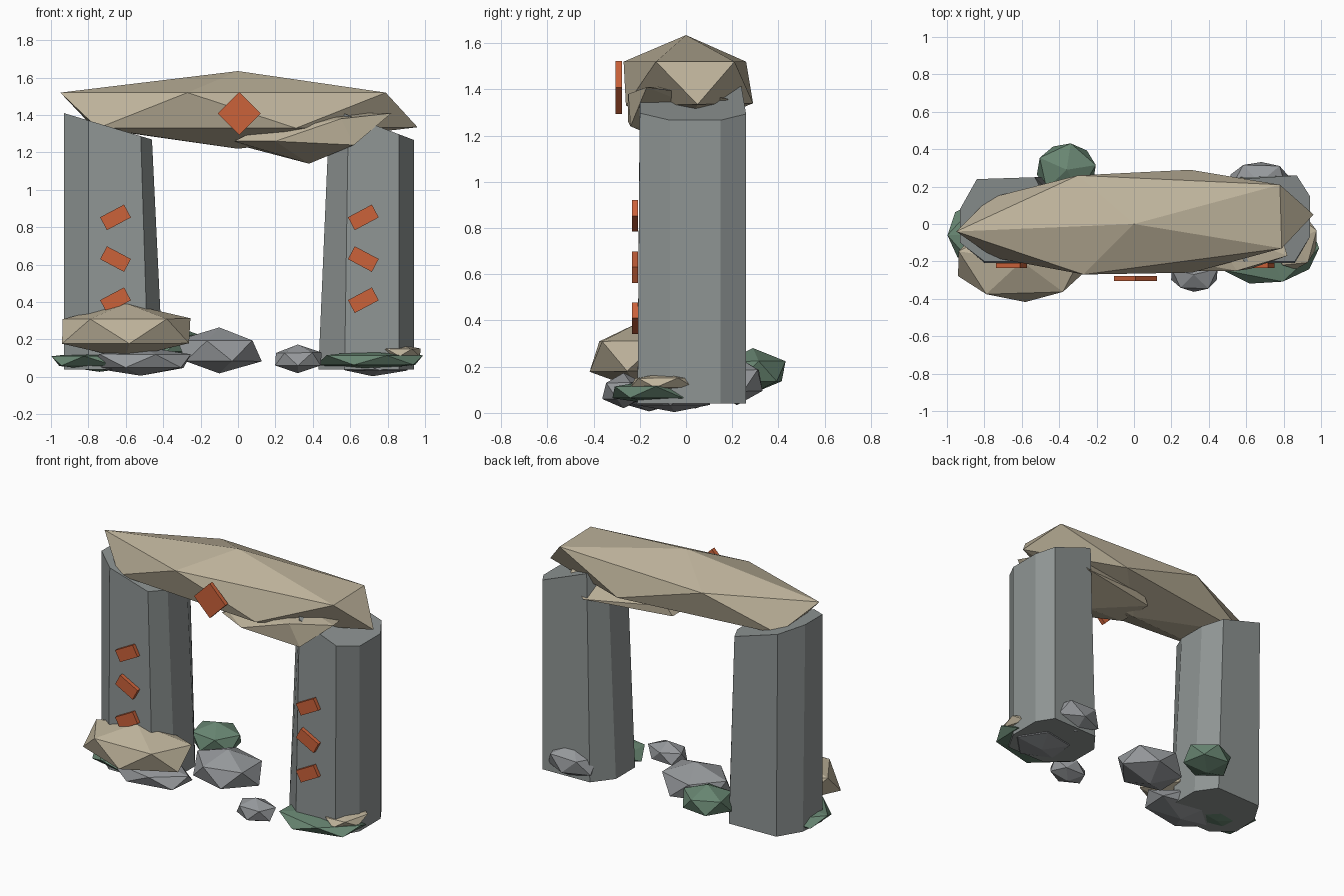
import bpy, bmesh, math, random
from mathutils import Matrix, Vector

random.seed(7)

cube = bpy.data.objects.get("Cube")
if cube:
    bpy.data.objects.remove(cube, do_unlink=True)


def material(name, rgb):
    """Flat material from an sRGB colour in 0-255."""
    lin = [((c / 255 + 0.055) / 1.055) ** 2.4 for c in rgb] + [1]
    m = bpy.data.materials.new(name)
    m.use_nodes = True
    m.diffuse_color = lin
    bsdf = m.node_tree.nodes["Principled BSDF"]
    bsdf.inputs["Base Color"].default_value = lin
    bsdf.inputs["Roughness"].default_value = 0.9
    return m


pillar_grey = material("pillar_grey", (143, 149, 148))
rock_grey = material("rock_grey", (150, 153, 156))
sandstone = material("sandstone", (190, 179, 155))
moss = material("moss_green", (104, 134, 114))
orange = material("rune_orange", (203, 98, 58))


def finish(bm, name, mat):
    bmesh.ops.recalc_face_normals(bm, faces=bm.faces)
    mesh = bpy.data.meshes.new(name)
    bm.to_mesh(mesh)
    bm.free()
    mesh.materials.append(mat)
    ob = bpy.data.objects.new(name, mesh)
    bpy.context.collection.objects.link(ob)


def hull(name, points, mat):
    bm = bmesh.new()
    for p in points:
        bm.verts.new(p)
    bmesh.ops.convex_hull(bm, input=bm.verts)
    finish(bm, name, mat)


def rock(name, centre, radii, turn, mat):
    """Irregular twenty-sided boulder."""
    dirs = [Vector((0, 0, 1)), Vector((0, 0, -1))]
    for i in range(5):
        for z, shift in ((0.447, 0), (-0.447, 36)):
            a = math.radians(turn + shift + 72 * i)
            dirs.append(Vector((0.894 * math.cos(a), 0.894 * math.sin(a), z)))
    pts = []
    for d in dirs:
        d = d * random.uniform(0.97, 1.07)
        pts.append([c + r * k for c, r, k in zip(centre, radii, d)])
    hull(name, pts, mat)


def pillar(name, bottom, top, top_z, slope):
    """Eight-sided tapered pillar with a slanted top."""
    bm = bmesh.new()
    low = [bm.verts.new((x, y, 0.04)) for x, y in bottom]
    high = [bm.verts.new((x, y, top_z - slope * (x - top[0][0]))) for x, y in top]
    bm.faces.new(low[::-1])
    bm.faces.new(high)
    for i in range(8):
        j = (i + 1) % 8
        bm.faces.new((low[i], low[j], high[j], high[i]))
    finish(bm, name, pillar_grey)


def plate(name, centre, size, degrees):
    bm = bmesh.new()
    bmesh.ops.create_cube(bm, size=1)
    turn = Matrix.Rotation(math.radians(-degrees), 4, "Y")
    place = Matrix.Translation(centre) @ turn @ Matrix.Diagonal((*size, 1))
    bmesh.ops.transform(bm, matrix=place, verts=bm.verts)
    finish(bm, name, orange)


# Pillars
pillar("right_pillar",
       [(-.93, -.10), (-.80, -.21), (-.48, -.21), (-.40, -.09),
        (-.40, .12), (-.49, .25), (-.83, .24), (-.92, .09)],
       [(-.93, -.10), (-.80, -.20), (-.52, -.20), (-.46, -.08),
        (-.46, .12), (-.53, .25), (-.84, .24), (-.93, .08)], 1.41, .3)
pillar("left_pillar",
       [(.57, -.21), (.86, -.21), (.94, -.07), (.94, .15),
        (.87, .26), (.53, .25), (.43, .12), (.43, -.08)],
       [(.59, -.20), (.86, -.20), (.94, -.07), (.94, .15),
        (.87, .26), (.56, .24), (.49, .12), (.49, -.08)], 1.40, .38)

# Lintel and the stone beneath it
hull("lintel", [
    (0, 0, 1.635), (-.95, -.04, 1.52), (-.27, -.27, 1.52), (.79, -.13, 1.52),
    (.78, .21, 1.52), (-.30, .26, 1.52), (.96, .05, 1.335), (.31, -.26, 1.33),
    (-.75, -.18, 1.33), (-.77, .14, 1.33), (.30, .29, 1.34), (0, 0, 1.22)],
    sandstone)
hull("lintel_understone", [
    (.38, 0, 1.41), (.82, -.17, 1.41), (.55, -.25, 1.38), (.04, -.16, 1.29),
    (.72, .18, 1.36), (.04, .15, 1.30), (-.02, -.14, 1.26), (0, .14, 1.24),
    (.62, -.24, 1.24), (.58, .25, 1.24), (.2, -.25, 1.26), (.38, 0, 1.14)],
    sandstone)

# Boulders around the feet
for args in (
    ("sandstone_boulder", (-.60, -.20, .245), (.40, .24, .148), 21, sandstone),
    ("right_moss_slab", (-.74, -.06, .085), (.28, .22, .055), 36, moss),
    ("right_foot_rock", (-.52, -.16, .085), (.30, .18, .08), 0, rock_grey),
    ("middle_rock", (-.10, .04, .14), (.24, .20, .12), 36, rock_grey),
    ("small_front_rock", (.32, -.27, .095), (.14, .10, .075), 18, rock_grey),
    ("back_moss_rock", (-.36, .29, .18), (.17, .155, .095), 10, moss),
    ("back_left_rock", (.67, .22, .14), (.18, .125, .10), 50, rock_grey),
    ("left_moss_slab", (.71, -.13, .09), (.31, .21, .055), 0, moss),
    ("left_sandstone_chip", (.86, -.09, .13), (.13, .17, .045), 20, sandstone),
    ("left_foot_rock", (.72, -.05, .06), (.20, .18, .055), 30, rock_grey),
):
    rock(*args)

# Rune plates on both pillars, and the diamond on the lintel
for side, x in (("right", -.655), ("left", .67)):
    for i, z in enumerate((.41, .63, .853)):
        plate(f"{side}_rune_{i + 1}", (x, -.221, z), (.145, .026, .078),
              -28 if i == 1 else 28)
plate("lintel_diamond", (.007, -.292, 1.408), (.163, .028, .163), 45)
